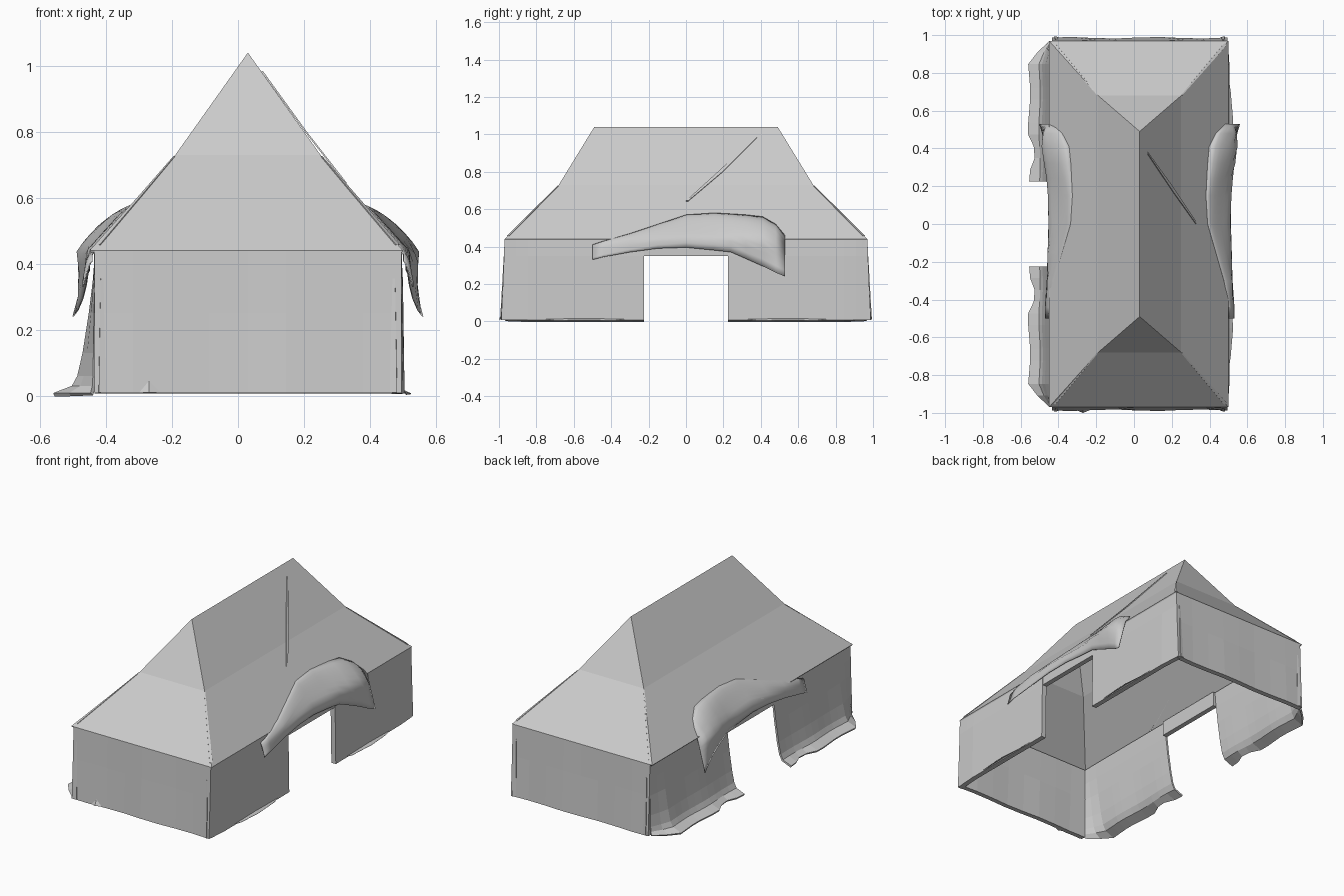
import bpy
from math import sin, pi
from mathutils import Vector

cube = bpy.data.objects.get("Cube")
if cube:
    bpy.data.objects.remove(cube, do_unlink=True)

canvas = bpy.data.materials.new("grey canvas")
canvas.use_nodes = True
GREY = (0.6, 0.6, 0.6, 1)
canvas.diffuse_color = GREY
canvas.node_tree.nodes["Principled BSDF"].inputs["Base Color"].default_value = GREY

MID = 0.03       # x of the ridge
EAVE = 0.44      # height of the eaves
LINTEL = 0.35    # top of the door openings
DOOR = 0.225     # half width of the door openings
END = 0.97       # y of the end walls at the eaves
WALL = 0.03      # thickness of the straight walls


def make(name, verts, faces, thick=0.0, smooth=False):
    mesh = bpy.data.meshes.new(name)
    mesh.from_pydata([tuple(v) for v in verts], [], faces)
    mesh.materials.append(canvas)
    ob = bpy.data.objects.new(name, mesh)
    bpy.context.collection.objects.link(ob)
    if smooth:
        mesh.shade_smooth()
    if thick:
        mod = ob.modifiers.new("cloth thickness", "SOLIDIFY")
        mod.thickness, mod.offset = thick, -1
    return ob


def sheet(name, rows, thick=0.006, smooth=False):
    """Loft rows (top to bottom, left to right seen from outside)."""
    n = len(rows[0])
    verts = [p for row in rows for p in row]
    faces = [(r * n + c, (r + 1) * n + c, (r + 1) * n + c + 1, r * n + c + 1)
             for r in range(len(rows) - 1) for c in range(n - 1)]
    return make(name, verts, faces, thick, smooth)


def flip(rows):
    """Mirror rows across the ridge plane, keeping them facing outward."""
    return [[(2 * MID - x, y, z) for x, y, z in reversed(row)] for row in rows]


def turn(rows):
    """Mirror rows from the front end to the back end."""
    return [[(x, -y, z) for x, y, z in reversed(row)] for row in rows]


# Hipped roof: ridge, bend and eave rings
rings = [[(MID, -0.49, 1.04), (MID, 0.49, 1.04)]]
for x0, x1, y, z in ((-0.19, 0.25, 0.68, 0.73), (-0.45, 0.5, END, EAVE)):
    rings.append([(x0, -y, z), (x1, -y, z), (x1, y, z), (x0, y, z)])
roof_verts = sum(rings, [])
roof_faces = [(0, 2, 3), (0, 3, 4, 1), (1, 4, 5), (1, 5, 2, 0)]
roof_faces += [(2 + i, 6 + i, 6 + (i + 1) % 4, 2 + (i + 1) % 4) for i in range(4)]
make("roof", roof_verts, roof_faces, 0.008)

# Narrow folds along the lower hips
up, low = Vector((0.254, -0.684, 0.726)), Vector((0.484, -0.951, 0.459))
side = Vector((0.006, 0.006, 0.0))
fold = [[tuple(up - side / 3), tuple(up + side / 3)],
        [tuple(low - side), tuple(low + side)]]
for rows in (fold, flip(fold), turn(fold), turn(flip(fold))):
    sheet("hip_fold", rows, 0.003)

# Thin crease on the left roof slope
sheet("roof_crease", [[(0.075, 0.37, 0.985), (0.075, 0.38, 0.985)],
                      [(0.209, 0.17, 0.80), (0.209, 0.195, 0.80)],
                      [(0.33, 0.0, 0.645), (0.33, 0.012, 0.645)]], 0.005)

# End walls, leaning out slightly, with a softly uneven hem
front = []
for z, lean in ((EAVE, 0), (0.25, 0.006), (0.008, 0.016)):
    row = []
    for i in range(9):
        t = i / 8
        wave = 0.004 * sin(t * 4 * pi + 0.5) * (lean / 0.016)
        row.append((-0.435 + 0.93 * t, -END - lean - wave, z))
    front.append(row)
sheet("front_wall", front, WALL)
sheet("back_wall", turn(front), WALL)

# Left side walls, straight; right side walls, flaring to a notched skirt
straight = [(0.495, EAVE), (0.5, LINTEL), (0.505, 0.006)]
flared = [(0.492, EAVE), (0.5, LINTEL), (0.512, 0.25), (0.53, 0.13),
          (0.545, 0.06), (0.56, 0.03), (0.615, 0.008)]


def side_wall(profile, ripple):
    rows = []
    for k, (x, z) in enumerate(profile):
        drop = k / (len(profile) - 1)
        row = []
        for i in range(13):
            t = i / 12
            # the flare opens out from the corner towards the door
            grow = min(1, 0.1 + t * 6)
            wave = ripple * sin(t * 4 * pi) * drop ** 2
            notch = 4 * ripple * (drop == 1 and i in (9, 10))
            row.append((0.495 + (x - 0.495) * grow + wave - notch,
                        -END + (END - DOOR) * t, z))
        rows.append(row)
    return rows


left, right = side_wall(straight, 0), flip(side_wall(flared, 0.006))
sheet("left_front_wall", left, WALL)
sheet("left_back_wall", turn(left), WALL)
sheet("right_front_wall", right, 0.012)
sheet("right_back_wall", turn(right), 0.012)

# Strips over the door openings
lintel = [[(0.497, -DOOR, z), (0.497, DOOR, z)] for z in (EAVE, LINTEL)]
sheet("left_lintel", lintel, WALL)
sheet("right_lintel", flip(lintel), WALL)


# Door curtains thrown up over the eaves
def roof_x(z):
    return 0.502 - max(0, z - EAVE) * 0.86


# each column: y, top, bottom, bulge, hang at the bottom
columns = [(-0.50, 0.41, 0.33, 0.005, 0.03), (-0.44, 0.43, 0.345, 0.01, 0.03),
           (-0.30, 0.47, 0.37, 0.012, 0.02), (-0.15, 0.52, 0.39, 0.012, 0.015),
           (0.0, 0.57, 0.395, 0.012, 0.01), (0.15, 0.58, 0.38, 0.016, 0.01),
           (0.24, 0.575, 0.37, 0.025, 0.015), (0.32, 0.57, 0.335, 0.036, 0.02),
           (0.41, 0.56, 0.295, 0.042, 0.03), (0.48, 0.52, 0.26, 0.025, 0.045),
           (0.53, 0.46, 0.24, 0.0, 0.06)]
curtain = []
for k in range(11):
    t = (k / 10) ** 1.5
    row = []
    for y, top, bottom, bulge, hang in columns:
        z = top + (bottom - top) * t
        out = bulge * sin(pi * t ** 0.45) + hang * t
        row.append((roof_x(z) + out, y, z))
    curtain.append(row)
sheet("left_curtain", curtain, 0.004, True)
sheet("right_curtain", flip(curtain), 0.004, True)

# Loose corner flaps and hem scraps
flap = [[(0.468, -0.974, 0.355), (0.476, -0.974, 0.355)],
        [(0.46, -0.99, 0.01), (0.482, -0.994, 0.01)]]
for rows in (flap, flip(flap), turn(flap), turn(flip(flap))):
    sheet("corner_flap", rows, 0.004)
hem = [[(0.505, -0.75, 0.012), (0.505, -0.55, 0.016), (0.505, -0.33, 0.012)],
       [(0.512, -0.70, 0.005), (0.525, -0.55, 0.007), (0.512, -0.38, 0.005)]]
sheet("left_front_hem", hem, 0.003)
sheet("left_back_hem", turn(hem), 0.003)
make("front_hem_fold", [(-0.31, -0.984, 0.01), (-0.27, -0.984, 0.048),
                        (-0.23, -0.984, 0.01), (-0.27, -1.0, 0.01)],
     [(0, 3, 1), (3, 2, 1), (0, 2, 3)])
